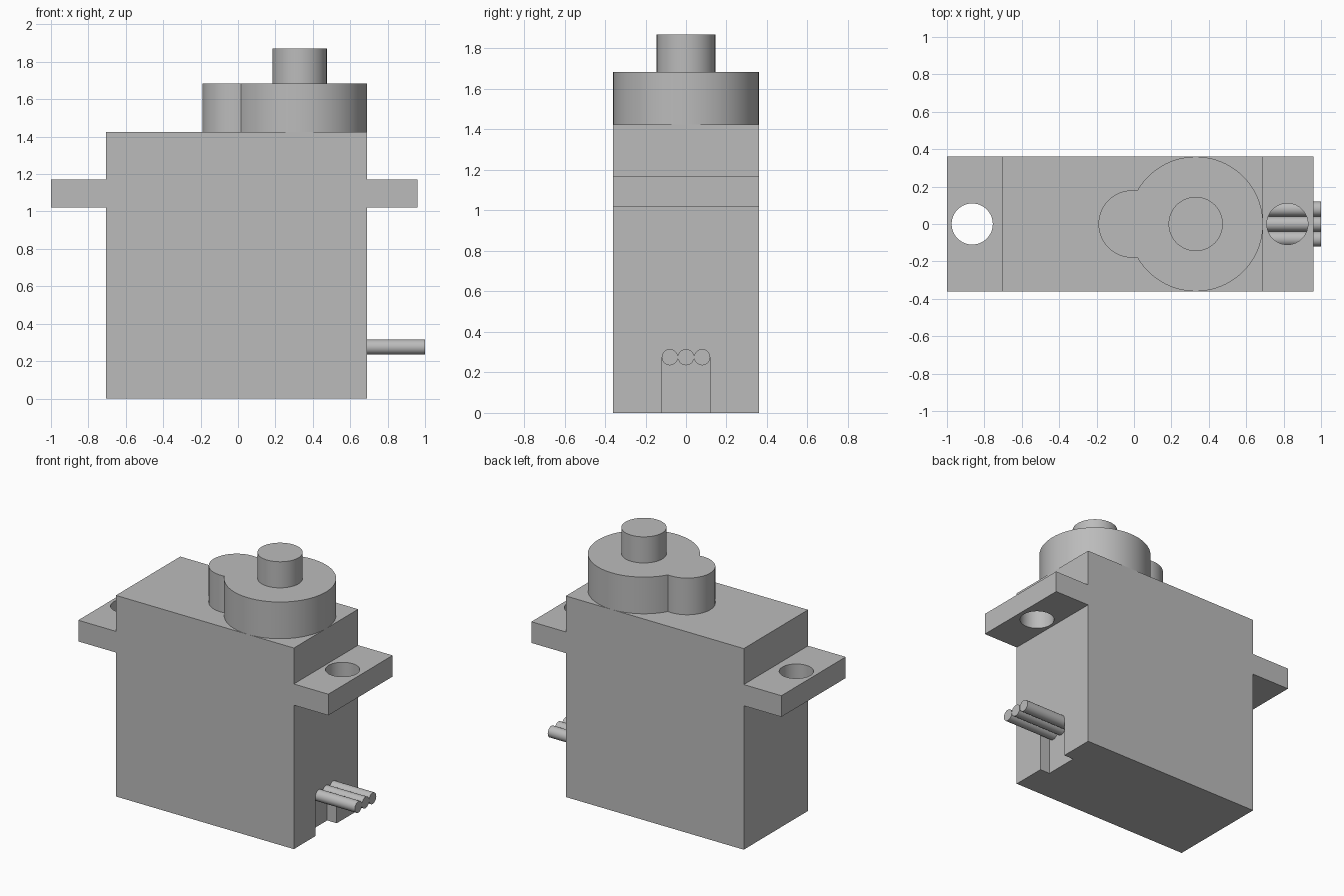
import bpy, bmesh
from math import pi, acos, cos, sin, hypot
from mathutils import Matrix, Vector

cube = bpy.data.objects.get("Cube")
if cube:
    bpy.data.objects.remove(cube, do_unlink=True)

grey = bpy.data.materials.new("plain grey")
grey.use_nodes = True
grey.diffuse_color = (0.5, 0.5, 0.5, 1)
grey.node_tree.nodes["Principled BSDF"].inputs["Base Color"].default_value = (0.5, 0.5, 0.5, 1)


def activate(obj):
    bpy.ops.object.select_all(action='DESELECT')
    obj.select_set(True)
    bpy.context.view_layer.objects.active = obj


def prism(name, profile, axis, start, end):
    """Extrude a closed 2D profile along x, y or z."""
    place = {'x': lambda a, b: (start, a, b),
             'y': lambda a, b: (a, start, b),
             'z': lambda a, b: (a, b, start)}[axis]
    bm = bmesh.new()
    face = bm.faces.new([bm.verts.new(place(a, b)) for a, b in profile])
    moved = bmesh.ops.extrude_face_region(bm, geom=[face])["geom"]
    step = Vector([(end - start) * (axis == k) for k in 'xyz'])
    bmesh.ops.translate(bm, vec=step, verts=[v for v in moved if isinstance(v, bmesh.types.BMVert)])
    bmesh.ops.recalc_face_normals(bm, faces=bm.faces)
    mesh = bpy.data.meshes.new(name)
    bm.to_mesh(mesh)
    bm.free()
    mesh.materials.append(grey)
    obj = bpy.data.objects.new(name, mesh)
    bpy.context.collection.objects.link(obj)
    return obj


def arc(cx, cy, r, a0, a1, n):
    return [(cx + r * cos(a0 + (a1 - a0) * i / n), cy + r * sin(a0 + (a1 - a0) * i / n))
            for i in range(n + 1)]


def circle(cx, cy, r, n=64):
    return arc(cx, cy, r, 0, 2 * pi, n)[:-1]


def smooth(obj):
    activate(obj)
    bpy.ops.object.shade_smooth_by_angle(angle=0.52)


def cut(target, cutter):
    cutter.hide_render = True
    mod = target.modifiers.new("cut", 'BOOLEAN')
    mod.operation = 'DIFFERENCE'
    mod.solver = 'EXACT'
    mod.object = cutter
    activate(target)
    bpy.ops.object.modifier_apply(modifier=mod.name)
    bpy.data.objects.remove(cutter, do_unlink=True)


HALF = 0.36                      # half depth of the case
LEFT, RIGHT, TOP = -0.705, 0.69, 1.425
TAB_LOW, TAB_HIGH = 1.02, 1.17
WIRE_Z, WIRE_R = 0.275, 0.04

# Case with its two mounting tabs
outline = [(LEFT, 0), (RIGHT, 0), (RIGHT, TAB_LOW), (0.96, TAB_LOW), (0.96, TAB_HIGH),
           (RIGHT, TAB_HIGH), (RIGHT, TOP), (LEFT, TOP), (LEFT, TAB_HIGH),
           (-1, TAB_HIGH), (-1, TAB_LOW), (LEFT, TAB_LOW)]
case = prism("case", outline, 'y', -HALF, HALF)

# Screw holes
for x in (-0.865, 0.82):
    cut(case, prism("hole_cutter", circle(x, 0, 0.11), 'z', 0.95, 1.25))

# Cable slot, open at the bottom
w = 3 * WIRE_R
cut(case, prism("slot_cutter", [(-w, -0.1), (w, -0.1), (w, WIRE_Z), (-w, WIRE_Z)],
                'x', RIGHT - 0.075, RIGHT + 0.1))
smooth(case)

# Gear housing: outline of two merged circles
bx, br, sx, sr = 0.33, HALF, -0.01, 0.18
d = bx - sx
reach = (d * d + br * br - sr * sr) / (2 * d)
big = pi - acos(reach / br)
small = acos((d - reach) / sr)
housing_outline = (arc(bx, 0, br, -big, big, 80)
                   + arc(sx, 0, sr, small, 2 * pi - small, 40)[1:-1])
smooth(prism("gear_housing", housing_outline, 'z', TOP, 1.685))

# Output shaft
smooth(prism("output_shaft", circle(bx, 0, 0.145), 'z', 1.68, 1.87))

# Three wires leaving the slot
for i, label in enumerate(("front", "middle", "back")):
    y = (i - 1) * 2 * WIRE_R
    smooth(prism("wire_" + label, circle(y, WIRE_Z, WIRE_R, 32), 'x', 0.6, 1.0))
